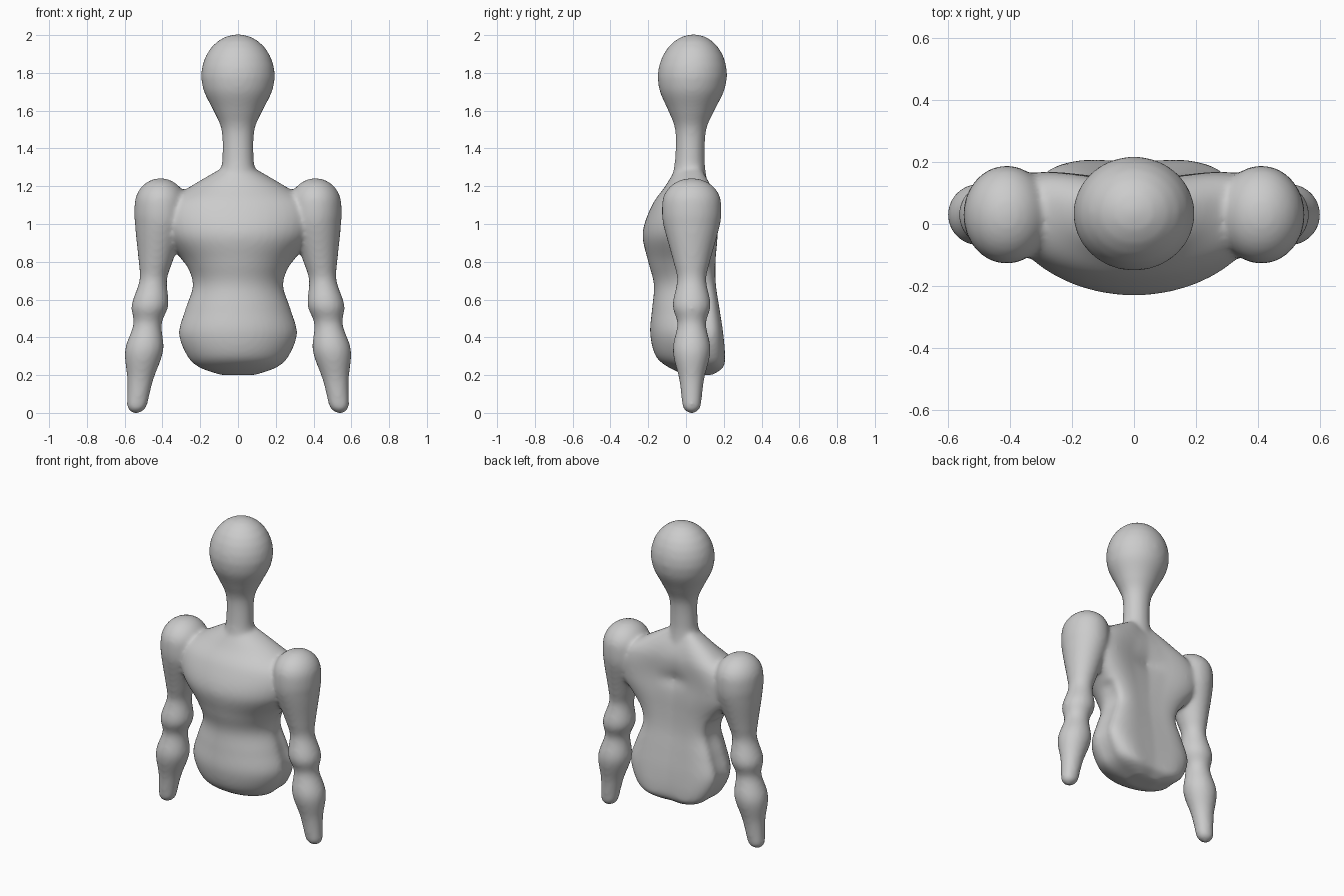
import bpy, bmesh
from math import sin, cos, pi, exp

cube = bpy.data.objects.get("Cube")
if cube:
    bpy.data.objects.remove(cube, do_unlink=True)

SIDES = 48
STEPS = 6

clay = bpy.data.materials.new("grey clay")
clay.use_nodes = True
clay.diffuse_color = (0.6, 0.6, 0.6, 1)
clay.node_tree.nodes["Principled BSDF"].inputs["Base Color"].default_value = clay.diffuse_color


def spline(rows):
    """Smoothly interpolate between rows of section values."""
    result = []
    last = len(rows) - 1
    for index in range(last):
        before, start, end, after = [rows[min(max(index + k, 0), last)] for k in (-1, 0, 1, 2)]
        for step in range(STEPS):
            t = step / STEPS
            result.append([
                b + t / 2 * (c - a + t * (2 * a - 5 * b + 4 * c - d + t * (3 * (b - c) + d - a)))
                for a, b, c, d in zip(before, start, end, after)])
    return result + [rows[-1]]


def dome(row, height):
    """Round off the end of a limb, rising or hanging by the given height."""
    level, radius = row
    angles = [pi / 2 * k / (STEPS + 0.4) for k in range(1, STEPS + 1)]
    return [(level + height * sin(a), radius * cos(a)) for a in angles]


def loft(bm, rows, section):
    """Skin closed rings through the rows and cap both ends."""
    rings = [[bm.verts.new(section(row, 2 * pi * k / SIDES)) for k in range(SIDES)]
             for row in rows]
    for lower, upper in zip(rings, rings[1:]):
        for k in range(SIDES):
            following = (k + 1) % SIDES
            bm.faces.new((lower[k], lower[following], upper[following], upper[k]))
    bm.faces.new(rings[0])
    bm.faces.new(rings[-1])


def power(value, squareness):
    size = abs(value) ** (2 / squareness)
    return size if value >= 0 else -size


def torso_section(row, angle):
    """Rounded belly and chest in front, squarer hollow back, grooved flanks."""
    z, half, front, back = row
    middle = 0.05
    if sin(angle) < 0:
        x = half * cos(angle)
        y = middle + (middle + front) * sin(angle)
    else:
        squareness = min(3.5, 2 + 6 * (1.3 - z))
        x = half * power(cos(angle), squareness)
        y = middle + (back - middle) * power(sin(angle), squareness)
        # hollow along the spine, deepest between the shoulder blades
        hollow = 0.02 + 0.04 * exp(-((z - 1) / 0.15) ** 2)
        hollow *= exp(-(x / half * 1.8) ** 2)
        dimple = 0.015 * exp(-(x ** 2 + (z - 1) ** 2) / 0.04 ** 2)
        y -= (hollow + dimple) * sin(angle)
    groove = 0.07 * exp(-((y - 0.08) / 0.045) ** 2) if z < 0.8 else 0
    return x * (1 - groove), y, z


def head_section(row, angle):
    z, radius = row
    y = 0.03 * z - 0.02
    return radius * cos(angle), y + 0.94 * radius * sin(angle), z


def arm_section(side):
    """Arms lean outward towards the hand and are deeper at the shoulder."""
    def section(row, angle):
        z, radius = row
        x = max(0.41, 0.54 - 0.13 * z)
        depth = radius * (0.92 + 0.2 * z)
        return side * (x + radius * cos(angle)), 0.03 + depth * sin(angle), z
    return section


bm = bmesh.new()

# torso: height, half width, front depth, back depth
torso = [
    (0.2, 0.09, 0, 0.15),
    (0.24, 0.21, 0.09, 0.21),
    (0.3, 0.275, 0.16, 0.22),
    (0.42, 0.32, 0.19, 0.21),
    (0.55, 0.285, 0.18, 0.19),
    (0.68, 0.245, 0.17, 0.17),
    (0.8, 0.29, 0.2, 0.17),
    (0.95, 0.4, 0.23, 0.19),
    (1.1, 0.4, 0.18, 0.185),
    (1.2, 0.25, 0.11, 0.15),
    (1.3, 0.08, 0.05, 0.09),
]
loft(bm, spline(torso), torso_section)

# head and neck: height, radius
head = [(1.15, 0.12), (1.27, 0.093), (1.36, 0.083), (1.5, 0.088),
        (1.6, 0.13), (1.7, 0.18), (1.78, 0.196)]
loft(bm, spline(head) + dome(head[-1], 0.225), head_section)

# both arms from fingertip to shoulder: height, radius
arm = [(0.05, 0.055), (0.18, 0.07), (0.33, 0.102), (0.47, 0.075), (0.57, 0.098),
       (0.7, 0.073), (0.8, 0.09), (1, 0.135), (1.1, 0.138)]
arm_rows = dome(arm[0], -0.053)[::-1] + spline(arm) + dome(arm[-1], 0.143)
for side in (1, -1):
    loft(bm, arm_rows, arm_section(side))

bmesh.ops.recalc_face_normals(bm, faces=bm.faces)
rough = bpy.data.meshes.new("rough_parts")
bm.to_mesh(rough)
bm.free()
body = bpy.data.objects.new("mannequin_body", rough)
bpy.context.collection.objects.link(body)

# fuse the parts into one skin and soften the joins
fuse = body.modifiers.new("fuse", 'REMESH')
fuse.mode = 'VOXEL'
fuse.voxel_size = 0.012
soften = body.modifiers.new("soften", 'SMOOTH')
soften.factor = 0.5
soften.iterations = 12
graph = bpy.context.evaluated_depsgraph_get()
skin = bpy.data.meshes.new_from_object(body.evaluated_get(graph))
body.modifiers.clear()
body.data = skin
bpy.data.meshes.remove(rough)

# smooth shading and colour
skin.materials.clear()
skin.materials.append(clay)
for face in skin.polygons:
    face.use_smooth = True
    face.material_index = 0
